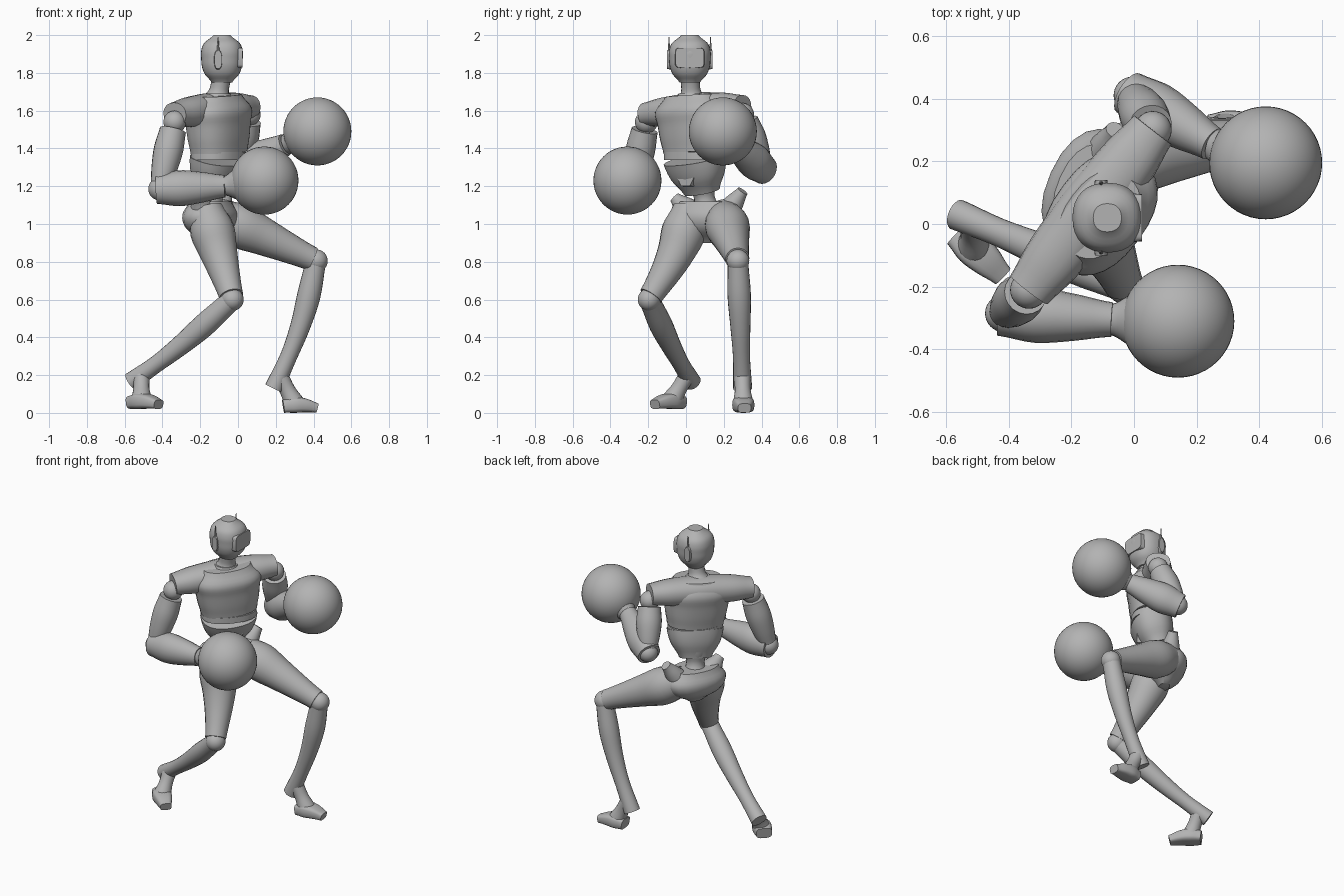
import bpy, bmesh, math
from mathutils import Vector

default_cube = bpy.data.objects.get("Cube")
if default_cube:
    bpy.data.objects.remove(default_cube, do_unlink=True)

shade = (.45, .45, .45, 1)
grey = bpy.data.materials.new("plain grey")
grey.use_nodes = True
grey.diffuse_color = shade
grey.node_tree.nodes["Principled BSDF"].inputs["Base Color"].default_value = shade

# Directions: the chest and the hips are turned differently
RIGHTWARD = Vector((1, 0, 0))
SIDEWAYS = Vector((0, 1, 0))
UP = Vector((0, 0, 1))
CHEST_SIDE = Vector((.6, .8, 0))
CHEST_FRONT = Vector((.8, -.6, 0))
HIP_SIDE = Vector((.4, .9, 0))


def finish(name, bm):
    """Turn the bmesh into a smooth-shaded object that keeps its hard edges."""
    bmesh.ops.recalc_face_normals(bm, faces=bm.faces)
    mesh = bpy.data.meshes.new(name)
    bm.to_mesh(mesh)
    bm.free()
    mesh.materials.append(grey)
    ob = bpy.data.objects.new(name, mesh)
    bpy.context.collection.objects.link(ob)
    for other in bpy.context.selected_objects:
        other.select_set(False)
    ob.select_set(True)
    bpy.context.view_layer.objects.active = ob
    bpy.ops.object.shade_smooth_by_angle(angle=math.radians(40))


def blend(values, t):
    """Smooth curve through evenly spaced values."""
    last = len(values) - 1
    i = min(int(t * last), last - 1)
    f = t * last - i
    before, a, b, after = (values[max(0, min(last, i + k))] for k in (-1, 0, 1, 2))
    slope_a, slope_b = (b - before) / 2, (after - a) / 2
    ease = f * f * (3 - 2 * f)
    return a + (b - a) * ease + f * (1 - f) * (slope_a * (1 - f) - slope_b * f)


def part(name, start, end, radii, side=SIDEWAYS, depth=1, power=1, bend=Vector(), segs=20):
    """Tube from start to end with a rounded section; radii are spaced evenly along it."""
    bm = bmesh.new()
    steps = 4 * (len(radii) - 1)
    rings = []
    for i in range(steps + 1):
        t = i / steps
        centre = start.lerp(end, t) + bend * math.sin(math.pi * t)
        axis = (end - start + bend * math.pi * math.cos(math.pi * t)).normalized()
        u = (side - axis * side.dot(axis)).normalized()
        v = axis.cross(u) * depth
        ring = []
        for k in range(segs):
            angle = math.tau * k / segs
            c, s = (math.copysign(abs(w) ** power, w) for w in (math.cos(angle), math.sin(angle)))
            ring.append(bm.verts.new(centre + (u * c + v * s) * blend(radii, t)))
        rings.append(ring)
    for low, high in zip(rings, rings[1:]):
        for k in range(segs):
            bm.faces.new((low[k - 1], low[k], high[k], high[k - 1]))
    bm.faces.new(rings[0])
    bm.faces.new(rings[-1])
    finish(name, bm)


def ball(name, centre, radius, segs=32):
    bm = bmesh.new()
    bmesh.ops.create_uvsphere(bm, u_segments=segs, v_segments=segs // 2, radius=radius)
    bmesh.ops.translate(bm, verts=bm.verts, vec=centre)
    finish(name, bm)


# Boxy rounded head with a nearly flush visor
head = Vector((-.085, .02, 1.89))
neck_base = Vector((-.11, .03, 1.65))
part("head", head - UP * .14, head + UP * .11, (.055, .09, .106, .11, .11, .094, .045),
     power=.88, segs=32)
visor = head + RIGHTWARD * .06 - UP * .01
part("visor", visor, visor + RIGHTWARD * .05, (.08, .075), depth=.7, power=.3, segs=24)

# Ear discs with thin antennas
for tag, sign in (("left", 1), ("right", -1)):
    outward = SIDEWAYS * sign
    ear = head + outward * .1 - RIGHTWARD * .02 - UP * .02
    part(tag + "_ear", ear, ear + outward * .02, (.022, .02), RIGHTWARD, depth=2.4, power=.8)
    antenna = ear + outward * .01
    part(tag + "_antenna", antenna, antenna + UP * .12, (.01, .002), segs=8)

# Neck and collar
part("neck", neck_base, head - UP * .1, (.09, .055, .05, .055))
part("collar", neck_base, neck_base + UP * .04, (.09, .07), CHEST_SIDE)

# Torso
ribs = Vector((-.1, .045, 1.38))
waist = Vector((-.13, .085, 1.17))
pelvis = Vector((-.145, .11, 1.12))
part("chest", ribs, neck_base + UP * .03, (.175, .19, .2, .21, .15),
     CHEST_SIDE, depth=.7, power=.85, segs=28)
part("rib_band", ribs - UP * .04, ribs, (.17, .17), CHEST_SIDE, depth=.74, power=.85, segs=28)
part("lower_ribs", waist, ribs - UP * .035, (.1, .152, .175),
     CHEST_SIDE, depth=.75, power=.85, segs=28)
part("waist", pelvis - UP * .06, waist + UP * .05, (.08, .055, .08), HIP_SIDE)
belly = waist.lerp(ribs, .4) + CHEST_FRONT * .08
part("belly_plate", belly, belly + CHEST_FRONT * .04, (.065, .06), CHEST_SIDE, segs=6)

# Level shoulders ending in short open sleeves
right_shoulder = Vector((-.335, -.21, 1.54))
left_shoulder = Vector((.06, .3, 1.58))
part("shoulder_yoke", right_shoulder + UP * .04, left_shoulder + UP * .04,
     (.075, .092, .1, .105, .1, .092, .075), CHEST_FRONT, depth=.84, power=.9, bend=UP * .008)


# Arms: gloves on the ends of bent forearms
def arm(tag, shoulder, elbow, wrist, glove):
    ball(tag + "_shoulder_joint", shoulder, .06)
    part(tag + "_upper_arm", shoulder.lerp(elbow, .12), elbow, (.07, .078, .068, .05), CHEST_FRONT)
    ball(tag + "_elbow_joint", elbow, .06)
    across = (wrist - elbow).cross(UP)
    part(tag + "_forearm", elbow.lerp(wrist, -.05), wrist, (.072, .088, .075, .055),
         across, depth=1.08)
    part(tag + "_cuff", wrist, wrist.lerp(glove, .5), (.05, .08, .12), across)
    ball(tag + "_glove", glove, .18, 48)


arm("right", right_shoulder, Vector((-.415, -.285, 1.185)),
    Vector((-.07, -.305, 1.2)), Vector((.14, -.31, 1.23)))
arm("left", left_shoulder, Vector((-.005, .41, 1.29)),
    Vector((.25, .255, 1.42)), Vector((.42, .195, 1.49)))

# Pelvis with blunt hip crests
part("pelvis", pelvis - UP * .22, pelvis, (.05, .17, .2, .15), HIP_SIDE, depth=.66, power=.9)
part("left_hip_crest", pelvis + HIP_SIDE * .12 - UP * .06, Vector((-.06, .3, 1.175)),
     (.065, .05, .03), RIGHTWARD)
part("right_hip_crest", pelvis - HIP_SIDE * .1 - UP * .06, Vector((-.21, -.06, 1.14)),
     (.075, .055, .03), RIGHTWARD)


# Legs: thigh, knee ball, shin ending in a heel stub, and a wedge foot
def leg(tag, hip, knee, stub, thigh_bend, shin_bend, heel, toe):
    part(tag + "_thigh", hip, hip.lerp(knee, .96), (.09, .118, .1, .08, .064), bend=thigh_bend)
    ball(tag + "_knee", knee, .06)
    part(tag + "_shin", knee.lerp(stub, .03), stub, (.055, .062, .053, .045, .05), bend=shin_bend)
    part(tag + "_foot", heel, toe, (.035, .042, .036, .025), UP,
         depth=1.4, power=.6, bend=UP * .012)
    part(tag + "_ankle", knee.lerp(stub, .9) + shin_bend * .3, heel.lerp(toe, .35) + UP * .01,
         (.045, .042, .056), (toe - heel).cross(UP))


leg("right", Vector((-.17, .02, 1.08)), Vector((-.03, -.195, .6)), Vector((-.565, .03, .165)),
    SIDEWAYS * .03, UP * -.02, Vector((-.56, -.03, .055)), Vector((-.42, -.165, .045)))
leg("left", Vector((-.12, .2, 1.05)), Vector((.415, .275, .805)), Vector((.19, .3, .13)),
    Vector(), RIGHTWARD * .03, Vector((.24, .3, .035)), Vector((.42, .31, .025)))
